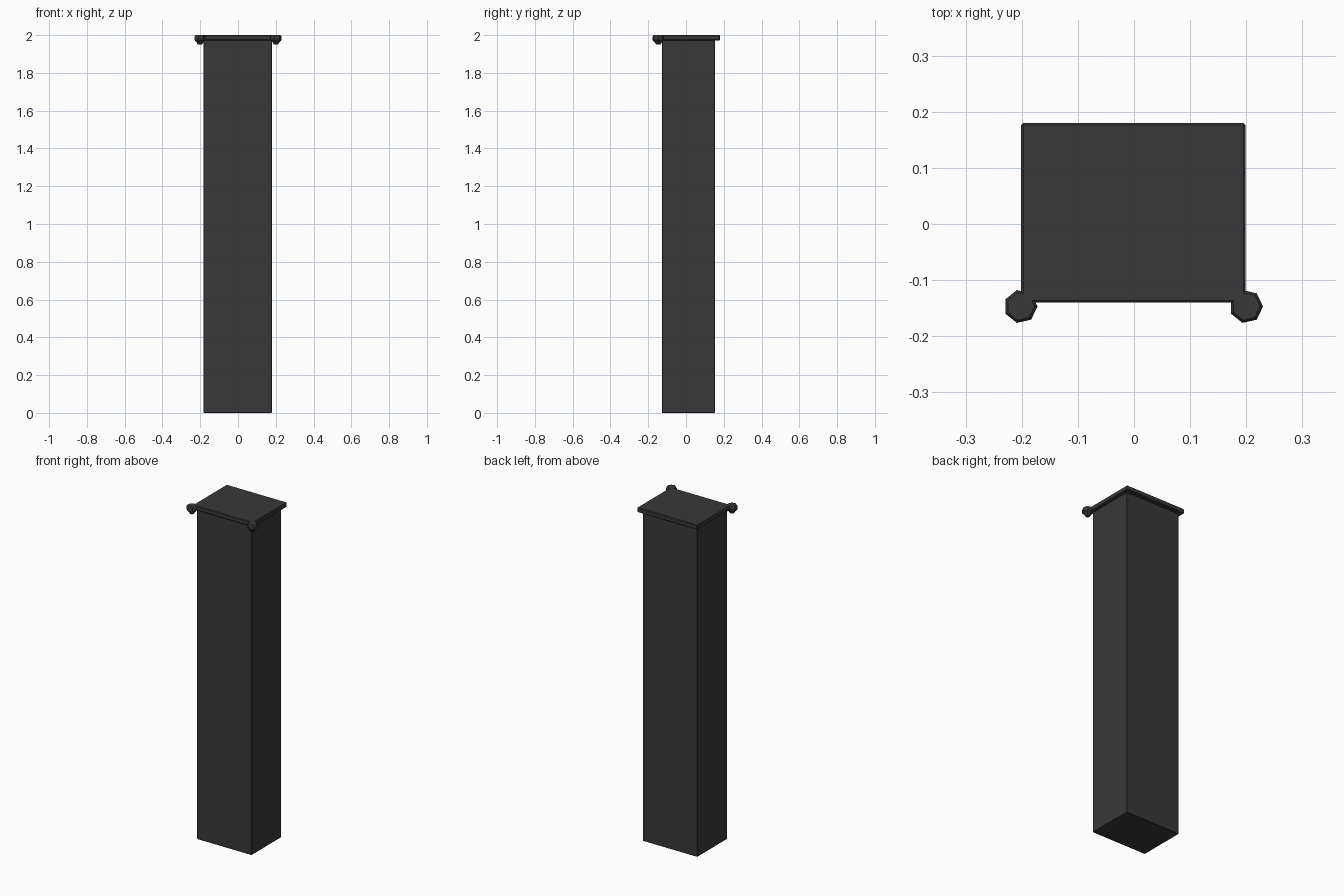
import bpy, bmesh, math

if "Cube" in bpy.data.objects:
    bpy.data.objects.remove(bpy.data.objects["Cube"])

dark = bpy.data.materials.new("dark_metal")
dark.diffuse_color = (0.04, 0.04, 0.04, 1)
dark.use_nodes = True
dark.node_tree.nodes["Principled BSDF"].inputs["Base Color"].default_value = dark.diffuse_color


def add_object(name, bm):
    bmesh.ops.recalc_face_normals(bm, faces=bm.faces)
    mesh = bpy.data.meshes.new(name)
    bm.to_mesh(mesh)
    bm.free()
    mesh.materials.append(dark)
    obj = bpy.data.objects.new(name, mesh)
    bpy.context.collection.objects.link(obj)
    return obj


def box(name, low, high, bevel):
    bm = bmesh.new()
    bmesh.ops.create_cube(bm, size=1)
    for v in bm.verts:
        v.co = [(a + b) / 2 + c * (b - a) for a, b, c in zip(low, high, v.co)]
    obj = add_object(name, bm)
    mod = obj.modifiers.new("edges", 'BEVEL')
    mod.width = bevel
    mod.segments = 1
    return obj


def knob(name, x, y, sides=7):
    # (radius, height) from the narrow tip up to the flat top
    profile = [(0.012, 1.951), (0.018, 1.961), (0.03, 1.973), (0.03, 1.993), (0.025, 2.0)]
    bm = bmesh.new()
    rings = [[bm.verts.new((x + r * math.cos(2 * math.pi * i / sides),
                            y + r * math.sin(2 * math.pi * i / sides), z))
              for i in range(sides)] for r, z in profile]
    for a, b in zip(rings, rings[1:]):
        for i in range(sides):
            j = (i + 1) % sides
            bm.faces.new((a[i], a[j], b[j], b[i]))
    bm.faces.new(rings[0])
    bm.faces.new(rings[-1])
    return add_object(name, bm)


# Tall body
box("column", (-0.183, -0.128, 0), (0.18, 0.154, 1.975), 0.003)
# Overhanging lid
box("cap_plate", (-0.201, -0.14, 1.972), (0.199, 0.18, 2.0), 0.004)
# Small faceted knobs on the two front corners
knob("knob_left", -0.202, -0.147)
knob("knob_right", 0.2, -0.147)
